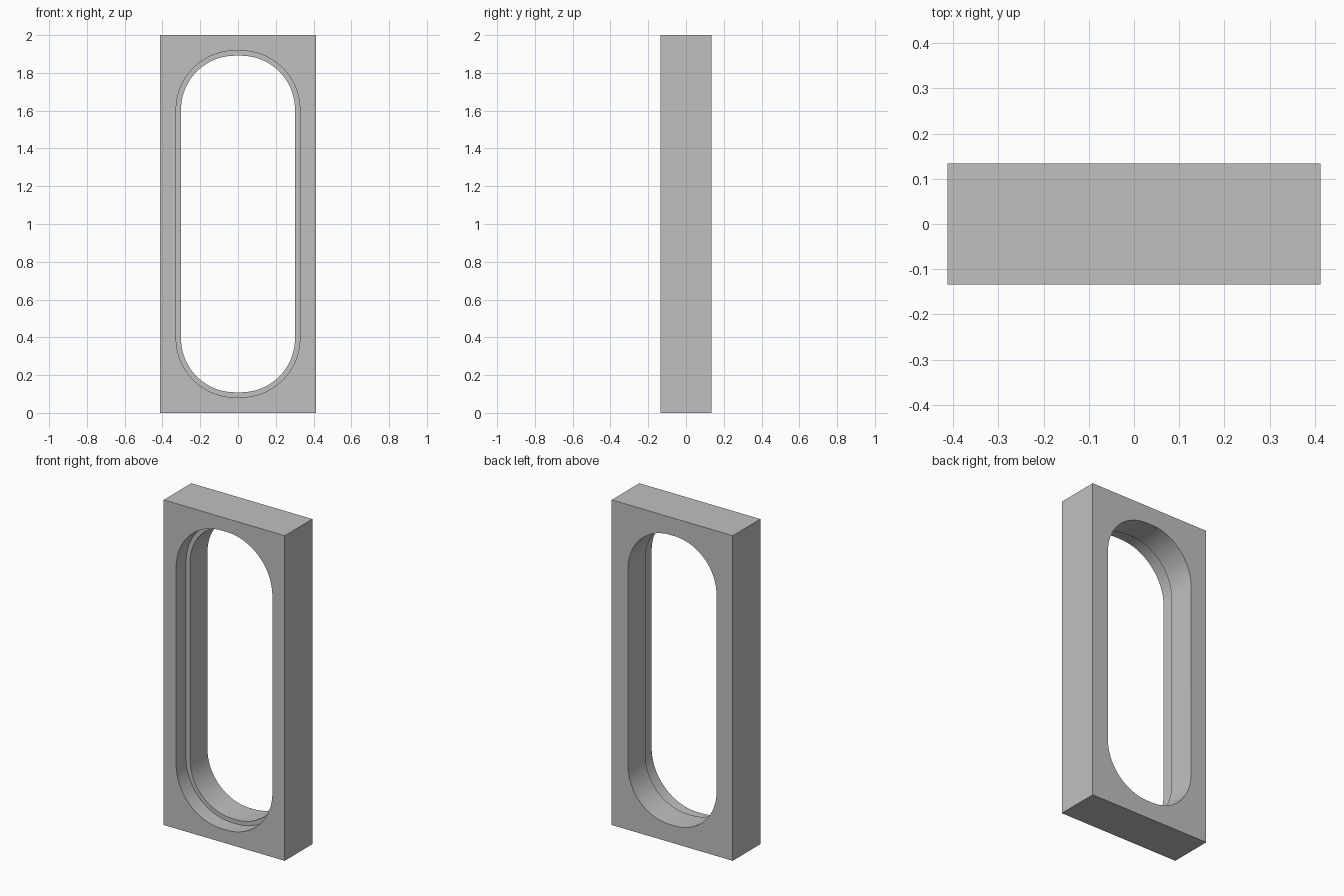
import bpy
import bmesh
from math import cos, sin, pi

cube = bpy.data.objects.get("Cube")
if cube:
    bpy.data.objects.remove(cube, do_unlink=True)

HALF_W, HALF_D, HEIGHT = 0.412, 0.134, 2.0
CENTRE_X, CENTRE_Z = 0.0165, 0.606   # corner arc centres, from the middle
HOLE_R, RECESS_R = 0.285, 0.311
LEDGE_Y = -0.036                     # floor of the front recess
STEPS = 24                           # segments per corner

grey = bpy.data.materials.new("light grey")
grey.use_nodes = True
grey.diffuse_color = (0.53, 0.53, 0.53, 1)
grey.node_tree.nodes["Principled BSDF"].inputs["Base Color"].default_value = grey.diffuse_color

bm = bmesh.new()


def outline(corner, y):
    """Closed ring of vertices: four corners, each given as x, z by angle."""
    ring = []
    for quarter in range(4):
        sx = 1 if quarter in (0, 3) else -1
        sz = 1 if quarter in (0, 1) else -1
        for i in range(STEPS + 1):
            x, z = corner(sx, sz, (quarter + i / STEPS) * pi / 2)
            ring.append(bm.verts.new((x, y, z + HEIGHT / 2)))
    return ring


def rounded(radius):
    return lambda sx, sz, a: (sx * CENTRE_X + radius * cos(a),
                              sz * CENTRE_Z + radius * sin(a))


def rectangle(y):
    return [bm.verts.new((sx * HALF_W, y, HEIGHT / 2 + sz * HEIGHT / 2))
            for sx, sz in ((1, 1), (-1, 1), (-1, -1), (1, -1))]


def bridge(a, b):
    """Wall between two matching rings."""
    n = len(a)
    for i in range(n):
        j = (i + 1) % n
        bm.faces.new((a[i], a[j], b[j], b[i]))


def face_plate(rect, ring):
    """Flat face between the rectangle and the rounded opening."""
    per = STEPS + 1
    for q in range(4):
        arc = ring[q * per:(q + 1) * per]
        for i in range(STEPS):
            bm.faces.new((rect[q], arc[i], arc[i + 1]))
        nxt = (q + 1) % 4
        bm.faces.new((rect[q], arc[-1], ring[nxt * per], rect[nxt]))


# Outer block
front, back = rectangle(-HALF_D), rectangle(HALF_D)
bridge(front, back)

# Recess, ledge and through hole
recess_front = outline(rounded(RECESS_R), -HALF_D)
recess_floor = outline(rounded(RECESS_R), LEDGE_Y)
hole_front = outline(rounded(HOLE_R), LEDGE_Y)
hole_back = outline(rounded(HOLE_R), HALF_D)
bridge(recess_front, recess_floor)
bridge(recess_floor, hole_front)
bridge(hole_front, hole_back)

# Front and back faces
face_plate(front, recess_front)
face_plate(back, hole_back)
bmesh.ops.recalc_face_normals(bm, faces=bm.faces)

mesh = bpy.data.meshes.new("window_frame")
bm.to_mesh(mesh)
bm.free()
mesh.materials.append(grey)
frame = bpy.data.objects.new("window_frame", mesh)
bpy.context.collection.objects.link(frame)

bpy.ops.object.select_all(action="DESELECT")
frame.select_set(True)
bpy.context.view_layer.objects.active = frame
bpy.ops.object.shade_smooth_by_angle(angle=pi / 6)
